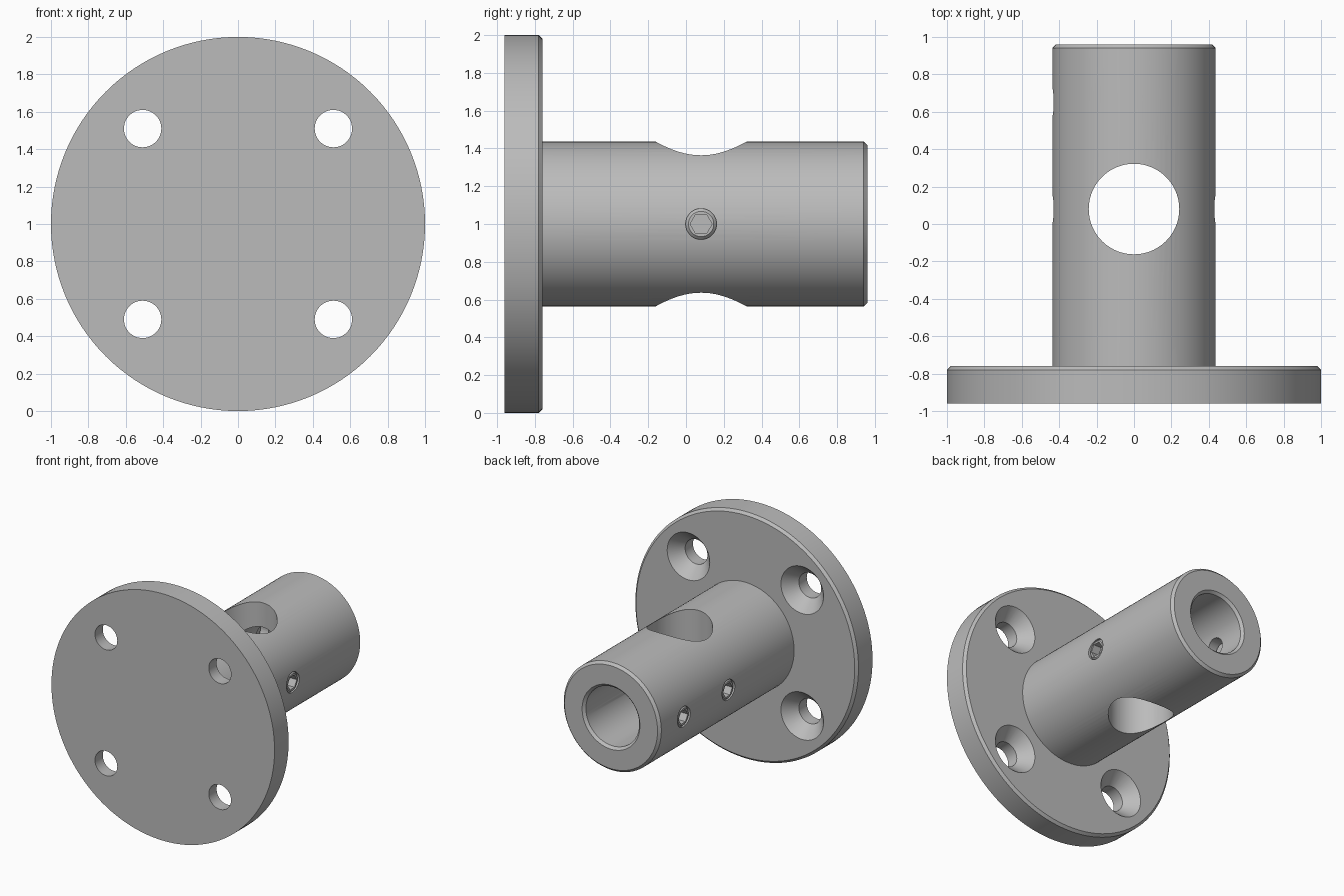
import bpy, bmesh, math
from mathutils import Matrix, Vector

cube = bpy.data.objects.get("Cube")
if cube:
    bpy.data.objects.remove(cube, do_unlink=True)

GREY = (0.5, 0.5, 0.5, 1)
steel = bpy.data.materials.new("grey steel")
steel.use_nodes = True
steel.diffuse_color = GREY
steel.node_tree.nodes["Principled BSDF"].inputs["Base Color"].default_value = GREY


def lathe(name, profile, axis, origin, sides=96):
    """Revolve (radius, distance) points around an axis through origin."""
    bm = bmesh.new()
    rings = []
    for r, d in profile:
        count = sides if r > 0 else 1
        rings.append([bm.verts.new((r * math.cos(math.tau * i / count),
                                    r * math.sin(math.tau * i / count), d))
                      for i in range(count)])
    for a, b in zip(rings, rings[1:]):
        for i in range(sides):
            j = (i + 1) % sides
            if len(a) == 1:
                bm.faces.new((a[0], b[j], b[i]))
            elif len(b) == 1:
                bm.faces.new((a[i], a[j], b[0]))
            else:
                bm.faces.new((a[i], a[j], b[j], b[i]))
    bmesh.ops.recalc_face_normals(bm, faces=bm.faces)
    # Join the fan triangles of the flat caps
    bmesh.ops.dissolve_limit(bm, angle_limit=0.001, verts=bm.verts, edges=bm.edges)
    turn = Vector((0, 0, 1)).rotation_difference(Vector(axis)).to_matrix().to_4x4()
    bm.transform(Matrix.Translation(origin) @ turn)
    mesh = bpy.data.meshes.new(name)
    bm.to_mesh(mesh)
    bm.free()
    mesh.materials.append(steel)
    obj = bpy.data.objects.new(name, mesh)
    bpy.context.collection.objects.link(obj)
    return obj


def select(obj):
    bpy.ops.object.select_all(action='DESELECT')
    obj.select_set(True)
    bpy.context.view_layer.objects.active = obj


def cut(target, cutter):
    """Subtract a cutter, then throw the cutter away."""
    cutter.hide_render = True
    mod = target.modifiers.new("cut", 'BOOLEAN')
    mod.operation = 'DIFFERENCE'
    mod.solver = 'EXACT'
    mod.object = cutter
    select(target)
    bpy.ops.object.modifier_apply(modifier=mod.name)
    bpy.data.objects.remove(cutter, do_unlink=True)


def smooth(obj):
    select(obj)
    bpy.ops.object.shade_smooth_by_angle(angle=math.radians(25))


Y = (0, 1, 0)
FRONT, SEAT, END = -0.96, -0.76, 0.96
BEVEL = 0.02

# Round mounting flange with a bevelled rear rim
flange = lathe("mounting_flange",
               [(0, FRONT), (1, FRONT), (1, SEAT - BEVEL), (1 - BEVEL, SEAT), (0, SEAT)],
               Y, (0, 0, 1), 128)

# Four countersunk bolt holes
for sx in (-1, 1):
    for sz in (-1, 1):
        cut(flange, lathe("bolt_hole_cutter",
                          [(0, -0.3), (0.1, -0.3), (0.1, -0.1), (0.2, 0.01), (0, 0.01)],
                          Y, (sx * 0.51, SEAT, 1 + sz * 0.51), 48))
smooth(flange)

# Tube with bevelled end and a blind bore
tube_r, bore_r, cross_y = 0.437, 0.239, 0.08
tube = lathe("socket_tube",
             [(0, SEAT - 0.04), (tube_r, SEAT - 0.04), (tube_r, END - BEVEL),
              (tube_r - BEVEL, END), (bore_r + BEVEL, END), (bore_r, END - BEVEL),
              (bore_r, cross_y), (0, cross_y)],
             Y, (0, 0, 1))

# Vertical cross hole
cut(tube, lathe("cross_hole_cutter", [(0, -0.6), (0.242, -0.6), (0.242, 0.6), (0, 0.6)],
                (0, 0, 1), (0, cross_y, 1)))

# Set screws: two on the right side, one on the left
screw_r = 0.082
for name, side, y in (("left_set_screw", 1, cross_y),
                      ("right_front_set_screw", -1, cross_y),
                      ("right_rear_set_screw", -1, 0.65)):
    axis = (side, 0, 0)
    cut(tube, lathe("screw_hole_cutter",
                    [(0, 0.15), (screw_r, 0.15), (screw_r, 0.5), (0, 0.5)],
                    axis, (0, y, 1), 32))
    screw = lathe(name,
                  [(0, 0.3), (screw_r - 0.015, 0.3), (screw_r, 0.315), (screw_r, 0.415),
                   (screw_r - 0.015, 0.43), (0, 0.43)],
                  axis, (0, y, 1), 32)
    # Hexagonal key socket with corners pointing along the tube
    key = lathe("key_cutter", [(0, 0.35), (0.058, 0.35), (0.058, 0.5), (0, 0.5)],
                axis, (0, 0, 0), 6)
    key.data.transform(Matrix.Rotation(math.radians(30), 4, 'X'))
    corners = [v.co for v in key.data.vertices]
    if max(c.y for c in corners) < 0.055:
        key.data.transform(Matrix.Rotation(math.radians(30), 4, 'X'))
    key.data.transform(Matrix.Translation((0, y, 1)))
    cut(screw, key)
    smooth(screw)
smooth(tube)
